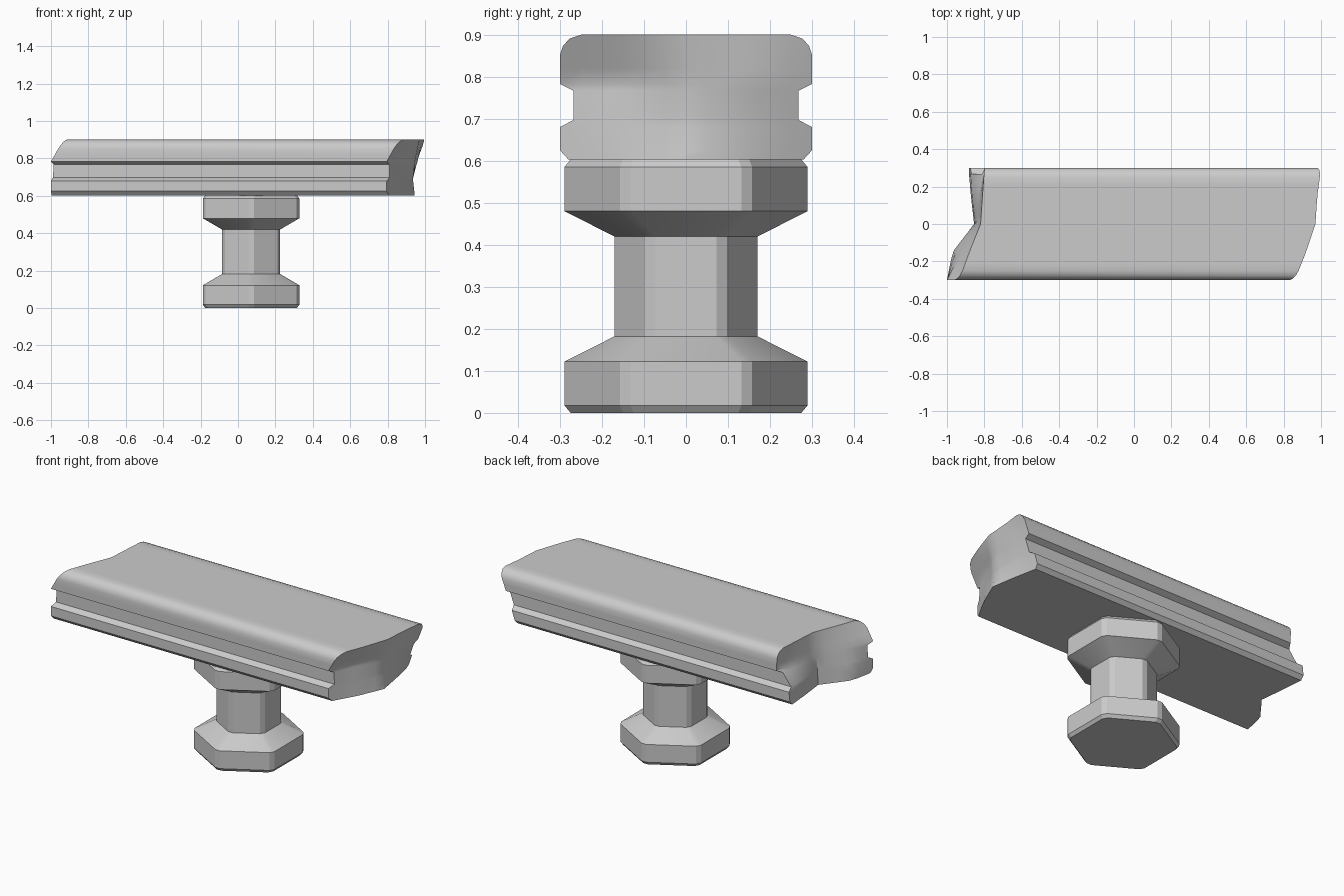
import bpy, bmesh, math

if "Cube" in bpy.data.objects:
    bpy.data.objects.remove(bpy.data.objects["Cube"])

def finish(name, bm, angle=30):
    bmesh.ops.recalc_face_normals(bm, faces=bm.faces)
    me = bpy.data.meshes.new(name)
    bm.to_mesh(me)
    bm.free()
    ob = bpy.data.objects.new(name, me)
    bpy.context.collection.objects.link(ob)
    bpy.ops.object.select_all(action='DESELECT')
    ob.select_set(True)
    bpy.context.view_layer.objects.active = ob
    bpy.ops.object.shade_smooth_by_angle(angle=math.radians(angle))
    return ob

# Hexagonal pedestal: stacked rings with narrow chamfered corners
RINGS = [(0.283, 0.0), (0.298, 0.018), (0.298, 0.122), (0.179, 0.182),
         (0.179, 0.42), (0.298, 0.48), (0.298, 0.585), (0.283, 0.603)]

def hex_ring(bm, r, z, cx=0.07, bevel=0.017):
    corners = [(r * math.cos(math.radians(30 + 60 * k)),
                r * math.sin(math.radians(30 + 60 * k))) for k in range(6)]
    ring = []
    for k in range(6):
        c = corners[k]
        for n in (corners[k - 1], corners[(k + 1) % 6]):
            t = bevel / r
            ring.append(bm.verts.new((cx + c[0] + (n[0] - c[0]) * t,
                                      c[1] + (n[1] - c[1]) * t, z)))
    return ring

bm = bmesh.new()
rings = [hex_ring(bm, r, z) for r, z in RINGS]
for a, b in zip(rings, rings[1:]):
    for i in range(12):
        j = (i + 1) % 12
        bm.faces.new((a[i], a[j], b[j], b[i]))
bm.faces.new(rings[0])
bm.faces.new(rings[-1])
finish("pedestal", bm, 20)

# Moulded slab: side profile (half depth, height), broken uneven ends
PROFILE = [(0.28, 0.603), (0.30, 0.625), (0.30, 0.68), (0.268, 0.697),
           (0.268, 0.767), (0.30, 0.783), (0.30, 0.82), (0.30, 0.852),
           (0.293, 0.873), (0.277, 0.891), (0.25, 0.90)]
Y_NODES = [-0.30, -0.15, 0.0, 0.15, 0.30]
Z_NODES = [0.603, 0.69, 0.783, 0.90]
# end position: one row per depth node, one entry per height node
LEFT = [(-1.0, -1.0, -1.0, -0.935), (-0.97, -0.955, -0.925, -0.88),
        (-0.855, -0.85, -0.84, -0.82), (-0.872, -0.865, -0.825, -0.81),
        (-0.885, -0.875, -0.795, -0.80)]
RIGHT = [(0.795, 0.795, 0.795, 0.86), (0.88, 0.87, 0.86, 0.92),
         (0.945, 0.935, 0.945, 0.97), (0.92, 0.935, 0.96, 0.98),
         (0.89, 0.92, 0.955, 1.0)]

def locate(nodes, v):
    for i in range(len(nodes) - 1):
        if v <= nodes[i + 1] or i == len(nodes) - 2:
            t = (v - nodes[i]) / (nodes[i + 1] - nodes[i])
            return i, min(max(t, 0), 1)

def end_x(table, y, z):
    i, s = locate(Y_NODES, y)
    j, t = locate(Z_NODES, z)
    a = table[i][j] * (1 - t) + table[i][j + 1] * t
    b = table[i + 1][j] * (1 - t) + table[i + 1][j + 1] * t
    return a * (1 - s) + b * s

bm = bmesh.new()
COLS = 13
grids = []
for table in (LEFT, RIGHT):
    grid = []
    for w, z in PROFILE:
        ys = [w * (2 * c / (COLS - 1) - 1) for c in range(COLS)]
        grid.append([bm.verts.new((end_x(table, y, z), y, z)) for y in ys])
    for a, b in zip(grid, grid[1:]):
        for c in range(COLS - 1):
            bm.faces.new((a[c], a[c + 1], b[c + 1], b[c]))
    grids.append(grid)

def border(g):
    return (g[0] + [row[-1] for row in g[1:-1]] + g[-1][::-1]
            + [row[0] for row in g[-2:0:-1]])

L, R = border(grids[0]), border(grids[1])
for i in range(len(L)):
    j = (i + 1) % len(L)
    bm.faces.new((L[i], L[j], R[j], R[i]))
finish("broken_slab", bm, 30)
